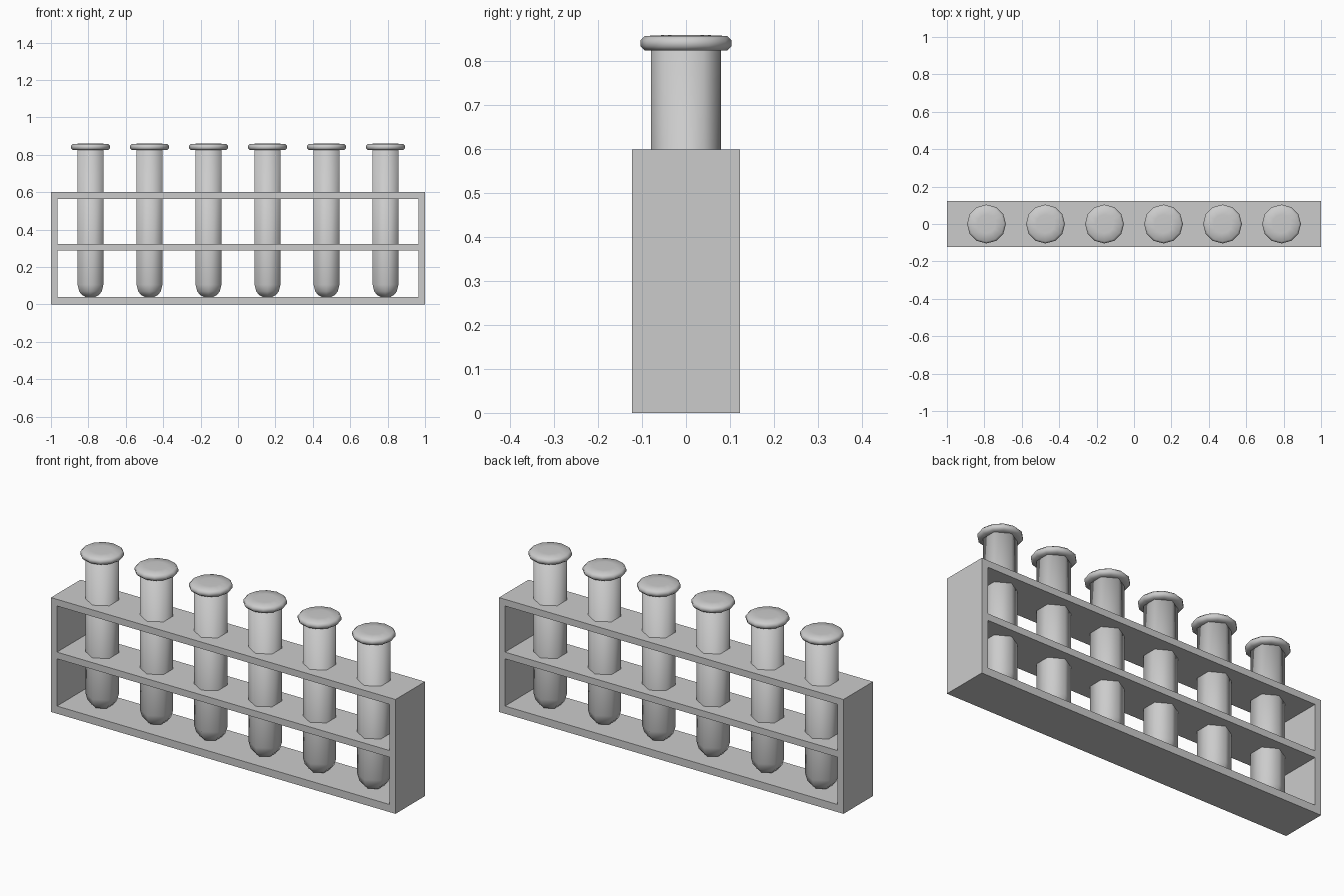
import bpy, bmesh, math

if "Cube" in bpy.data.objects:
    bpy.data.objects.remove(bpy.data.objects["Cube"])

DEPTH = 0.245
TUBES = 6
SPACING = 0.3155


def finish(bm, name, smooth, location=(0, 0, 0)):
    bmesh.ops.recalc_face_normals(bm, faces=bm.faces[:])
    for f in bm.faces:
        f.smooth = smooth
    mesh = bpy.data.meshes.new(name)
    bm.to_mesh(mesh)
    bm.free()
    obj = bpy.data.objects.new(name, mesh)
    obj.location = location
    bpy.context.collection.objects.link(obj)
    return obj


def lathe(name, profile, sides, start, location):
    """Closed solid of revolution from (radius, z) pairs."""
    bm = bmesh.new()
    rings = []
    for r, z in profile:
        ring = []
        for i in range(sides):
            a = start + 2 * math.pi * i / sides
            ring.append(bm.verts.new((r * math.cos(a), r * math.sin(a), z)))
        rings.append(ring)
    for lo, hi in zip(rings, rings[1:]):
        for i in range(sides):
            j = (i + 1) % sides
            bm.faces.new((lo[i], lo[j], hi[j], hi[i]))
    bm.faces.new(rings[0][::-1])
    bm.faces.new(rings[-1])
    return finish(bm, name, True, location)


# Rack: two ends and three shelves, one frame with two open bays
xs = [-1, -0.965, 0.965, 1]
zs = [0, 0.04, 0.288, 0.323, 0.565, 0.6]
bm = bmesh.new()
grid = [[bm.verts.new((x, -DEPTH / 2, z)) for x in xs] for z in zs]
for row in range(5):
    for col in range(3):
        if col == 1 and row in (1, 3):
            continue
        bm.faces.new((grid[row][col], grid[row][col + 1],
                      grid[row + 1][col + 1], grid[row + 1][col]))
ext = bmesh.ops.extrude_face_region(bm, geom=bm.faces[:], use_keep_orig=True)
moved = [v for v in ext["geom"] if isinstance(v, bmesh.types.BMVert)]
bmesh.ops.translate(bm, verts=moved, vec=(0, DEPTH, 0))
finish(bm, "rack_frame", False)

# Test tubes with rounded bottoms, each closed by a wide rounded lip
tube_profile = [(0.03, 0.04), (0.052, 0.05), (0.07, 0.07), (0.0795, 0.105), (0.0795, 0.83)]
lip_profile = [(0.07, 0.825), (0.094, 0.825), (0.104, 0.835),
               (0.104, 0.848), (0.094, 0.858), (0.05, 0.86)]
for n in range(TUBES):
    at = ((n - (TUBES - 1) / 2) * SPACING, 0, 0)
    lathe(f"tube_{n + 1}", tube_profile, 6, math.pi / 2, at)
    lathe(f"tube_lip_{n + 1}", lip_profile, 12, 0, at)
